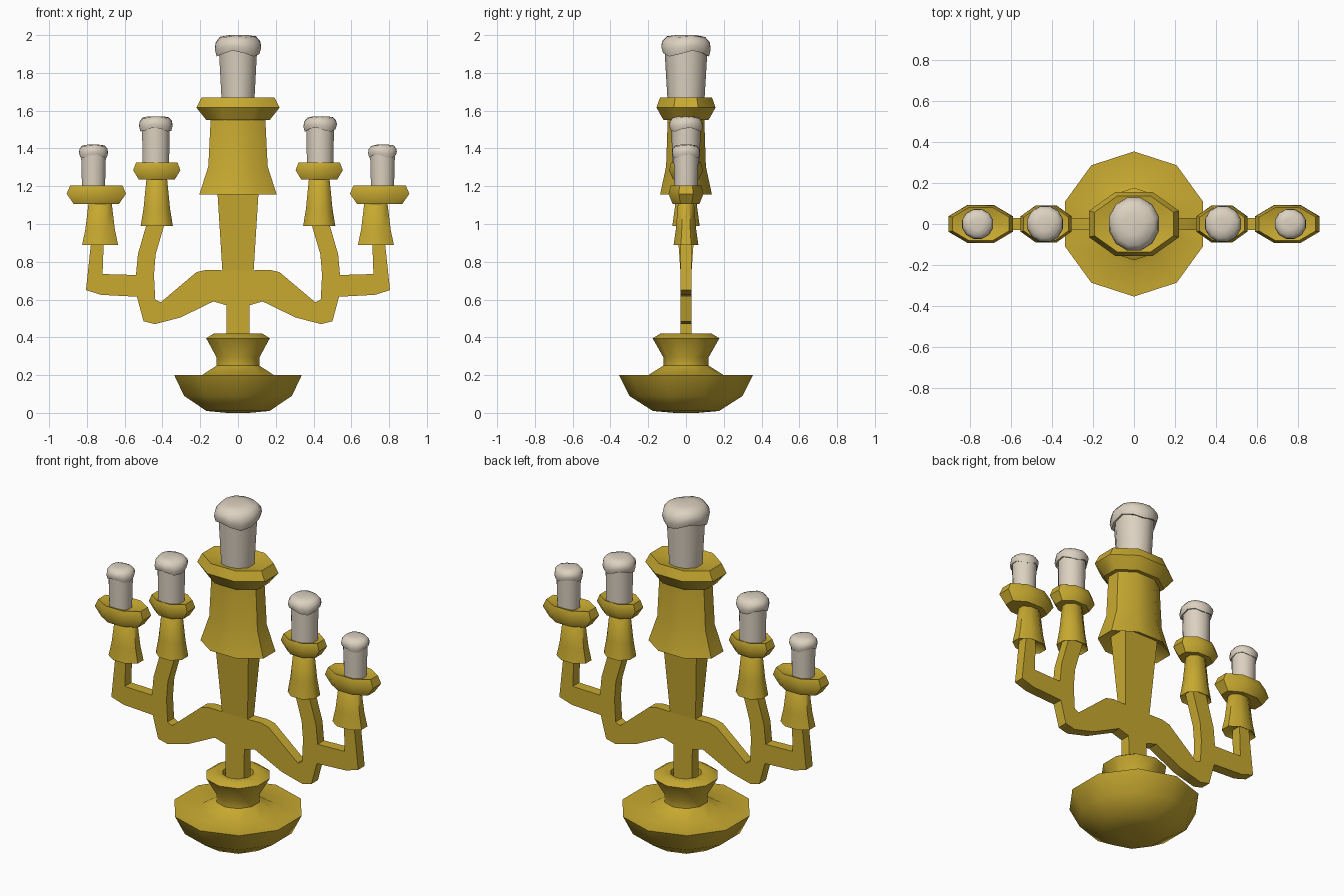
import bpy, bmesh, math

cube = bpy.data.objects.get("Cube")
if cube:
    bpy.data.objects.remove(cube, do_unlink=True)


def material(name, rgb):
    m = bpy.data.materials.new(name)
    m.use_nodes = True
    m.diffuse_color = (*rgb, 1)
    node = m.node_tree.nodes["Principled BSDF"]
    node.inputs["Base Color"].default_value = (*rgb, 1)
    node.inputs["Roughness"].default_value = 0.6
    return m


gold = material("old gold", (0.58, 0.40, 0.03))
wax = material("cream wax", (0.72, 0.64, 0.53))


def finish(name, bm, mat, angle):
    bmesh.ops.recalc_face_normals(bm, faces=bm.faces)
    me = bpy.data.meshes.new(name)
    bm.to_mesh(me)
    bm.free()
    me.materials.append(mat)
    ob = bpy.data.objects.new(name, me)
    bpy.context.collection.objects.link(ob)
    bpy.ops.object.select_all(action='DESELECT')
    bpy.context.view_layer.objects.active = ob
    ob.select_set(True)
    bpy.ops.object.shade_smooth_by_angle(angle=math.radians(angle))
    return ob


def loft(bm, rings):
    """Skin a stack of equal rings of points and cap both ends."""
    loops = [[bm.verts.new(p) for p in ring] for ring in rings]
    n = len(loops[0])
    for a, b in zip(loops, loops[1:]):
        for i in range(n):
            j = (i + 1) % n
            bm.faces.new((a[i], a[j], b[j], b[i]))
    bm.faces.new(loops[0][::-1])
    bm.faces.new(loops[-1])


def turned(name, profile, mat, x=0, sides=8, depth=1.0, phase=0.5, fit=True, angle=50):
    """Lathe (radius, z[, ripple]) points; depth squashes y, ripple waves a ring."""
    grow = 1 / math.cos(phase * math.tau / sides) if fit else 1
    rings = []
    for r, z, *ripple in profile:
        amp = ripple[0] if ripple else 0
        ring = []
        for i in range(sides):
            a = (i + phase) * math.tau / sides
            ring.append((x + r * grow * math.cos(a), r * grow * depth * math.sin(a),
                         z + amp * math.sin(3 * a + 0.6 + x)))
        rings.append(ring)
    bm = bmesh.new()
    loft(bm, rings)
    return finish(name, bm, mat, angle)


# Ten-sided foot with its neck and collar
turned("base", [(0.06, 0), (0.175, 0.01), (0.30, 0.09), (0.355, 0.2), (0.2, 0.2),
                (0.12, 0.25), (0.12, 0.295), (0.177, 0.395), (0.135, 0.42),
                (0.085, 0.41), (0.075, 0.36)],
       gold, sides=10, phase=2.5, fit=False)

# Flat branching arms, one half outlined and mirrored
half = [(0.06, 0.36), (0.062, 0.57), (0.13, 0.59), (0.305, 0.505), (0.44, 0.47),
        (0.5, 0.485), (0.535, 0.615), (0.725, 0.625), (0.805, 0.65), (0.775, 0.93),
        (0.71, 0.93), (0.717, 0.735), (0.54, 0.73), (0.53, 0.84), (0.475, 1.03),
        (0.38, 1.03), (0.436, 0.84), (0.445, 0.73), (0.438, 0.6), (0.41, 0.585),
        (0.22, 0.745), (0.17, 0.757), (0.083, 0.755)]
outline = half + [(-x, z) for x, z in reversed(half)]
bm = bmesh.new()
loft(bm, [[(x, y, z) for x, z in outline] for y in (-0.03, 0.03)])
finish("branching_arms", bm, gold, 30)

# Upper stem, flaring towards the middle holder
bm = bmesh.new()
loft(bm, [[(-w, -d, z), (w, -d, z), (w, d, z), (-w, d, z)]
          for w, d, z in ((0.083, 0.03, 0.755), (0.112, 0.062, 1.22))])
finish("upper_stem", bm, gold, 30)


def holder(label, x, foot, waist, top, z0, z1, depth, cup_x, cup, cup_h, cup_depth):
    """Hollow flared sleeve with a shallow dished cup on it."""
    h = z1 - z0
    turned(label + "_sleeve", [(foot * 0.7, z0 + h * 0.12), (foot, z0), (waist, z0 + h * 0.38),
                               (top, z1), (top * 0.8, z1 + 0.01)],
           gold, x=x, depth=depth)
    turned(label + "_cup", [(top * 0.9, z1), (cup * 0.76, z1), (cup, z1 + cup_h * 0.55),
                            (cup * 0.88, z1 + cup_h), (cup * 0.4, z1 + cup_h * 0.82)],
           gold, x=cup_x, depth=cup_depth, angle=46)


def candle(label, x, r0, r1, cap, z0, z1, depth):
    """Wax stick with a lumpy melted top."""
    turned(label + "_candle", [(r0, z0), (r1, z1 - cap * 0.5)], wax, x=x, sides=10, depth=depth)
    turned(label + "_melted_wax",
           [(r1 * 0.9, z1 - cap * 0.75, cap * 0.1), (cap * 0.93, z1 - cap * 0.8, cap * 0.13),
            (cap, z1 - cap * 0.55, cap * 0.1), (cap * 0.96, z1 - cap * 0.3, cap * 0.04),
            (cap * 0.78, z1 - cap * 0.08, cap * 0.03), (cap * 0.4, z1, 0)],
           wax, x=x, sides=12, depth=depth, angle=60)


# Middle holder and large candle
holder("middle", 0, 0.205, 0.157, 0.145, 1.155, 1.55, 0.67, 0, 0.22, 0.12, 0.71)
candle("middle", 0, 0.085, 0.102, 0.122, 1.62, 2.0, 1.07)

# Paired holders and candles on the arms
for side, s in (("left", 1), ("right", -1)):
    holder("inner_" + side, s * 0.43, 0.085, 0.07, 0.055, 0.99, 1.235, 0.85,
           s * 0.43, 0.125, 0.09, 0.72)
    candle("inner_" + side, s * 0.435, 0.07, 0.073, 0.088, 1.29, 1.57, 1.0)
    holder("outer_" + side, s * 0.73, 0.095, 0.078, 0.062, 0.89, 1.105, 0.69,
           s * 0.75, 0.157, 0.1, 0.59)
    candle("outer_" + side, s * 0.765, 0.06, 0.066, 0.076, 1.16, 1.42, 0.96)
